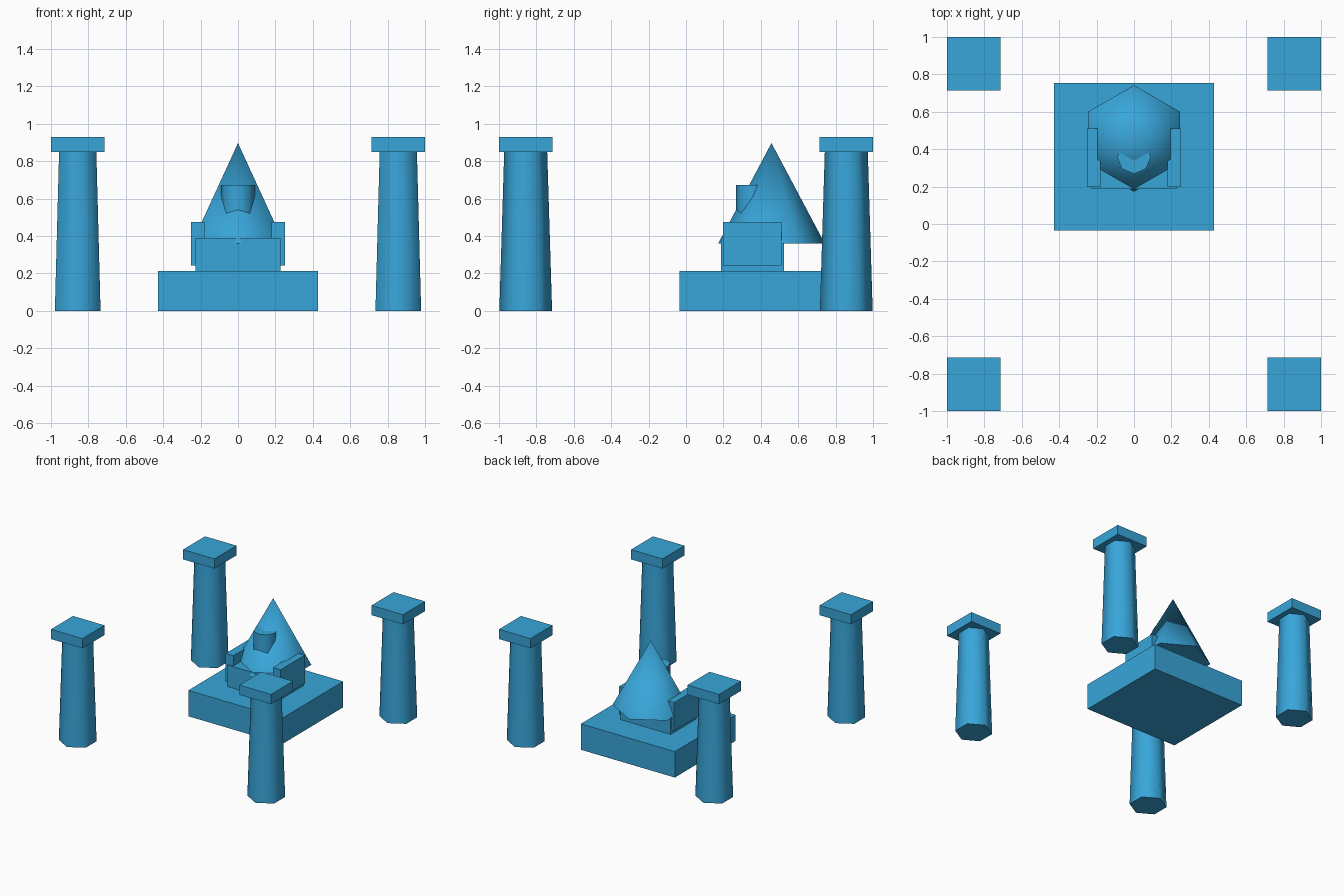
import bpy, math

if "Cube" in bpy.data.objects:
    bpy.data.objects.remove(bpy.data.objects["Cube"])

blue = bpy.data.materials.new("sky blue")
blue.diffuse_color = (0.04, 0.38, 0.70, 1)
blue.use_nodes = True
blue.node_tree.nodes["Principled BSDF"].inputs["Base Color"].default_value = blue.diffuse_color


def finish(name):
    ob = bpy.context.object
    ob.name = name
    ob.data.materials.append(blue)
    return ob


def box(name, x0, x1, y0, y1, z0, z1):
    bpy.ops.mesh.primitive_cube_add(
        size=1, location=((x0 + x1) / 2, (y0 + y1) / 2, (z0 + z1) / 2))
    ob = finish(name)
    ob.scale = (x1 - x0, y1 - y0, z1 - z0)
    bpy.ops.object.transform_apply(location=False, rotation=False, scale=True)
    return ob


def prism(name, sides, r0, r1, x, y, z0, z1):
    # tapered prism with a corner on the y axis, smooth sides
    bpy.ops.mesh.primitive_cone_add(
        vertices=sides, radius1=r0, radius2=r1, depth=z1 - z0,
        location=(x, y, (z0 + z1) / 2))
    ob = finish(name)
    bpy.ops.object.shade_smooth_by_angle(angle=math.radians(65))
    return ob


# Four corner pillars with square caps
P, H = 0.857, 0.143
for sx, side in ((-1, "left"), (1, "right")):
    for sy, end in ((-1, "front"), (1, "back")):
        x, y = sx * P, sy * P
        prism(f"pillar_{end}_{side}", 6, 0.141, 0.115, x, y, 0, 0.85)
        box(f"pillar_cap_{end}_{side}", x - H, x + H, y - H, y + H, 0.85, 0.93)

# Platform and seat
box("platform", -0.427, 0.427, -0.035, 0.755, 0, 0.213)
box("seat", -0.228, 0.228, 0.187, 0.525, 0.213, 0.39)

# Arm rests
for s, side in ((-1, "left"), (1, "right")):
    xs = sorted((s * 0.18, s * 0.25))
    box(f"arm_{side}", xs[0], xs[1], 0.197, 0.51, 0.243, 0.475)

# Hexagonal cone roof and the stub growing out of its front
prism("cone", 6, 0.285, 0, 0, 0.457, 0.36, 0.897)
prism("stub", 8, 0.09, 0.09, 0, 0.358, 0.42, 0.673)
